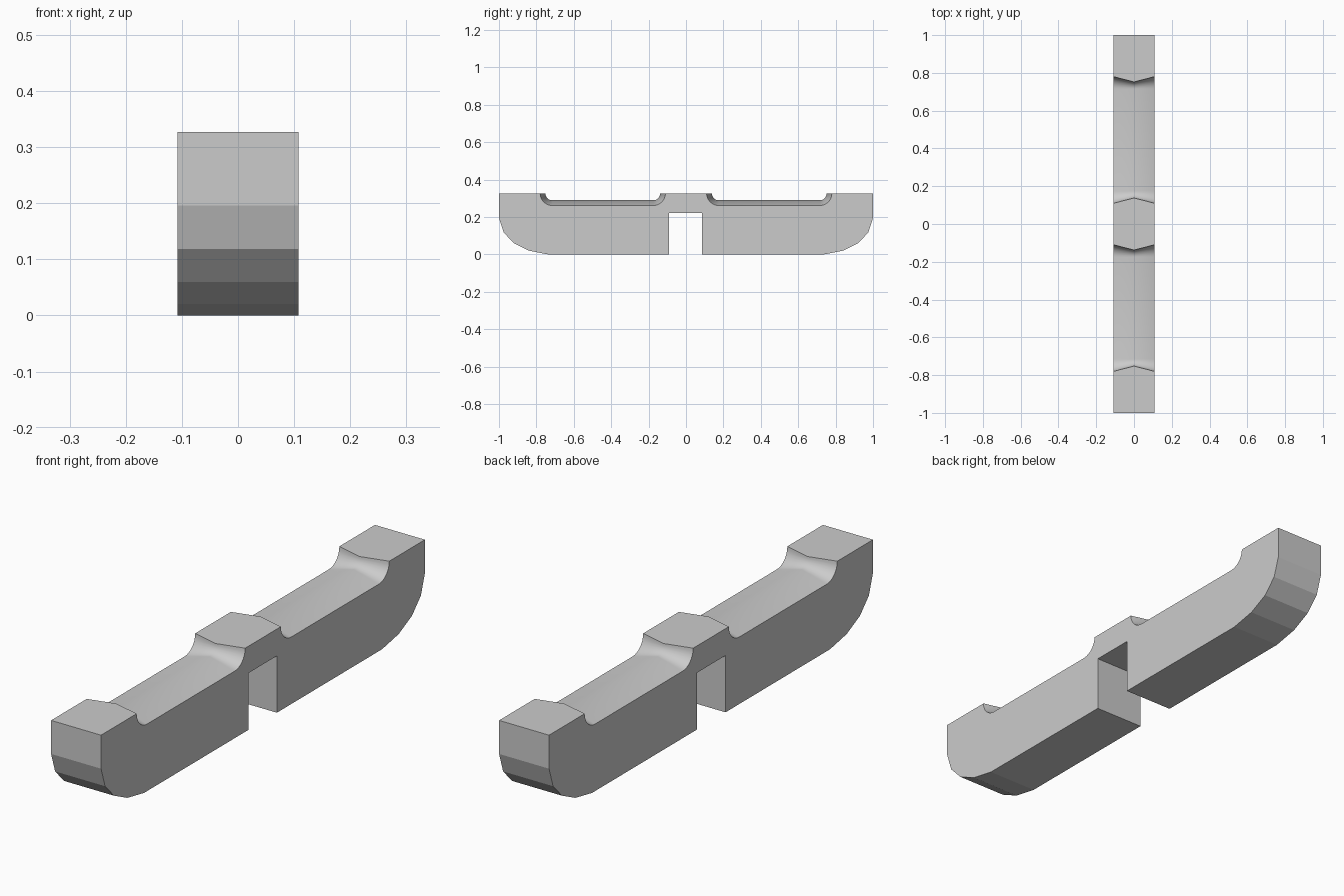
import bpy, bmesh
from math import sin, cos, pi, radians

if "Cube" in bpy.data.objects:
    bpy.data.objects.remove(bpy.data.objects["Cube"])

HALF_W, TOP = 0.108, 0.327
SEGS = 8


def groove(y0, y1, r):
    """Trough dipping from the top face, with a quarter-round at each end."""
    a = [i * pi / 2 / SEGS for i in range(SEGS + 1)]
    first = [(y0 - r * cos(t), TOP - r * sin(t)) for t in a]
    last = [(y1 + r * sin(t), TOP - r * cos(t)) for t in a]
    return first + last


def outline(r):
    """Closed side profile (y, z); r is the groove depth. Grooves come first."""
    grooves = groove(-0.715, -0.175, r) + groove(0.175, 0.715, r)
    corner = [(1, TOP), (1, 0.196), (0.975, 0.118), (0.92, 0.06), (0.838, 0.02), (0.735, 0)]
    notch = [(0.086, 0), (0.086, 0.222), (-0.09, 0.222), (-0.09, 0)]
    return grooves + corner + notch + [(-y, z) for y, z in reversed(corner)]


# Body: side profiles joined through a shallower centre profile (ridged troughs)
bm = bmesh.new()
rings = [[bm.verts.new((x, y, z)) for y, z in outline(r)]
         for x, r in ((-HALF_W, 0.065), (0, 0.037), (HALF_W, 0.065))]
n = len(rings[0])
per = 2 * (SEGS + 1)
for a, b in zip(rings, rings[1:]):
    for i in range(n):
        j = (i + 1) % n
        face = bm.faces.new((a[i], a[j], b[j], b[i]))
        face.smooth = i < 2 * per and i % per != per - 1
bm.faces.new(rings[0])
bm.faces.new(rings[2])
bmesh.ops.recalc_face_normals(bm, faces=bm.faces)

# Remove the flat centre seams and keep the trough rims crisp
seams = [e for e in bm.edges if e.calc_face_angle(1) < 0.001
         and all(abs(v.co.x) < 1e-6 for v in e.verts)]
bmesh.ops.dissolve_edges(bm, edges=seams, use_verts=False)
for e in bm.edges:
    e.smooth = e.calc_face_angle(0) < radians(40)

mesh = bpy.data.meshes.new("notched_rest_bar")
bm.to_mesh(mesh)
bm.free()
bar = bpy.data.objects.new("notched_rest_bar", mesh)
bpy.context.collection.objects.link(bar)
